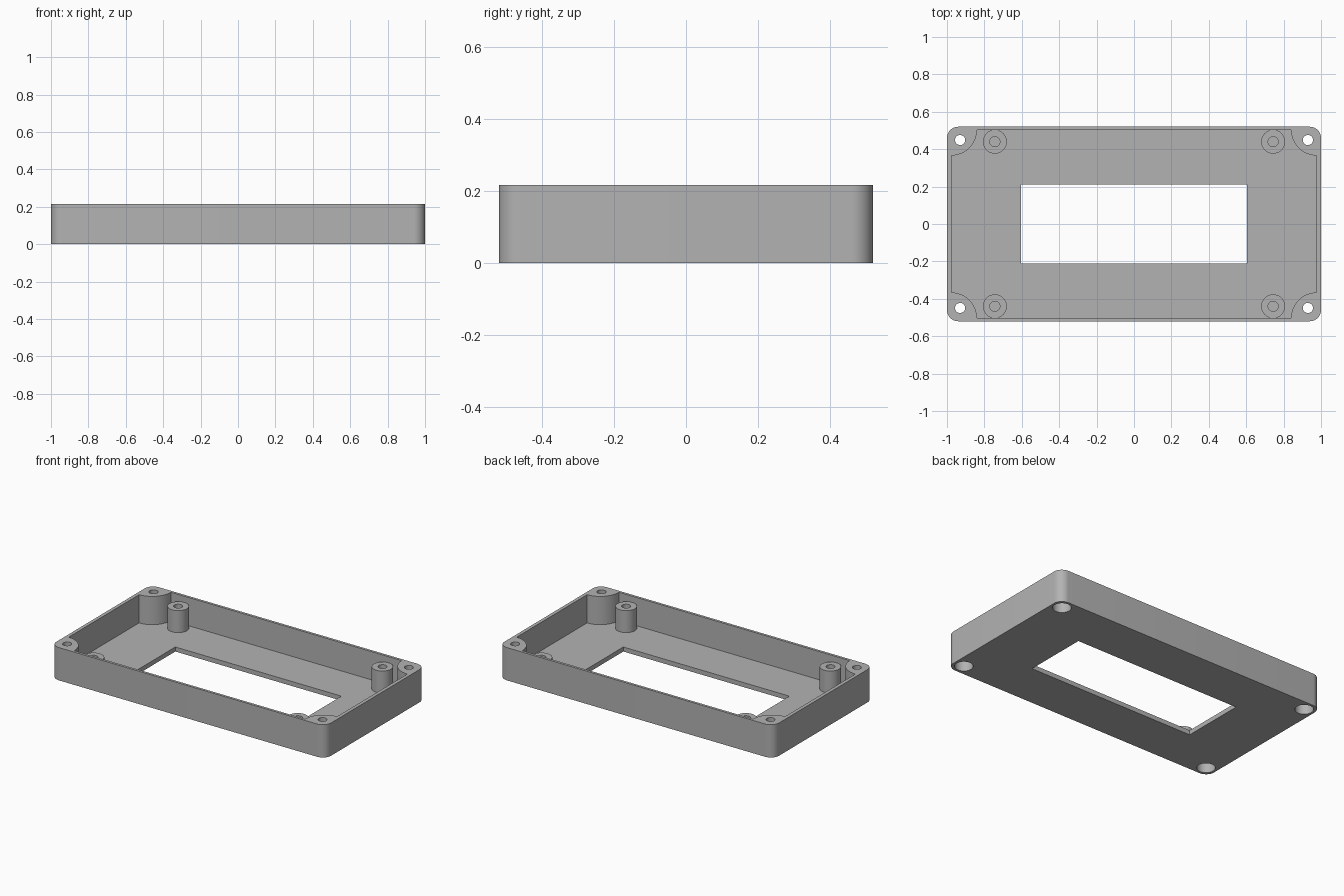
import bpy, bmesh
from math import sin, cos, pi

if "Cube" in bpy.data.objects:
    bpy.data.objects.remove(bpy.data.objects["Cube"], do_unlink=True)

# Overall sizes
HALF_X, HALF_Y, HEIGHT = 1.0, 0.52, 0.216
IN_X, IN_Y, FLOOR = 0.977, 0.503, 0.03
CORNER_R, BOSS_R = 0.06, 0.137
SCREW_X, SCREW_Y = 0.93, 0.449
POST_X, POST_Y, POST_TOP = 0.744, 0.44, 0.175
QUADRANTS = [(1, 1), (-1, 1), (-1, -1), (1, -1)]

grey = bpy.data.materials.new("plain grey plastic")
grey.use_nodes = True
colour = (0.45, 0.45, 0.45, 1)
grey.diffuse_color = colour
grey.node_tree.nodes["Principled BSDF"].inputs["Base Color"].default_value = colour


def arc(cx, cy, r, start, sweep, steps=12):
    angles = [start + sweep * i / steps for i in range(steps + 1)]
    return [(cx + r * cos(a), cy + r * sin(a)) for a in angles]


def prism(name, outline, z0, z1):
    """Extrude a flat outline between two heights."""
    bm = bmesh.new()
    face = bm.faces.new([bm.verts.new((x, y, z0)) for x, y in outline])
    top = bmesh.ops.extrude_face_region(bm, geom=[face])["geom"]
    moved = [v for v in top if isinstance(v, bmesh.types.BMVert)]
    bmesh.ops.translate(bm, verts=moved, vec=(0, 0, z1 - z0))
    bmesh.ops.recalc_face_normals(bm, faces=bm.faces)
    mesh = bpy.data.meshes.new(name)
    bm.to_mesh(mesh)
    bm.free()
    mesh.materials.append(grey)
    obj = bpy.data.objects.new(name, mesh)
    bpy.context.collection.objects.link(obj)
    return obj


def cylinder(name, x, y, r, z0, z1):
    return prism(name, arc(x, y, r, 0, 2 * pi, 40)[:-1], z0, z1)


def cut(obj, cutter):
    """Subtract a cutter for good, then discard it."""
    cutter.hide_render = True
    mod = obj.modifiers.new("cut", "BOOLEAN")
    mod.operation, mod.solver, mod.object = "DIFFERENCE", "EXACT", cutter
    graph = bpy.context.evaluated_depsgraph_get()
    result = bpy.data.meshes.new_from_object(obj.evaluated_get(graph))
    obj.modifiers.clear()
    obj.data = result
    bpy.data.objects.remove(cutter, do_unlink=True)


def smooth(obj):
    bpy.ops.object.select_all(action="DESELECT")
    obj.select_set(True)
    bpy.context.view_layer.objects.active = obj
    bpy.ops.object.shade_smooth_by_angle(angle=pi / 6)


# Outer shell with rounded corners, and a cavity that leaves corner bosses
shell_outline, cavity_outline = [], []
for i, (sx, sy) in enumerate(QUADRANTS):
    shell_outline += arc(sx * (HALF_X - CORNER_R), sy * (HALF_Y - CORNER_R),
                         CORNER_R, i * pi / 2, pi / 2)
    cavity_outline += arc(sx * IN_X, sy * IN_Y, BOSS_R,
                          (i - 1) * pi / 2, -pi / 2, 16)
case = prism("case_shell", shell_outline, 0, HEIGHT)
cut(case, prism("cavity_cutter", cavity_outline, FLOOR, HEIGHT + 0.1))

# Rectangular window through the floor
window = [(sx * 0.605, sy * 0.212) for sx, sy in QUADRANTS]
cut(case, prism("window_cutter", window, -0.1, 0.1))

# Screw holes through the bosses, widened from below for the screw heads
for sx, sy in QUADRANTS:
    x, y = sx * SCREW_X, sy * SCREW_Y
    cut(case, cylinder("screw_hole_cutter", x, y, 0.027, -0.1, HEIGHT + 0.1))
    cut(case, cylinder("head_recess_cutter", x, y, 0.055, -0.1, 0.15))
smooth(case)

# Hollow mounting posts on the floor
for sx, sy in QUADRANTS:
    name = ("back" if sy > 0 else "front") + ("_left" if sx > 0 else "_right")
    x, y = sx * POST_X, sy * POST_Y
    post = cylinder(name + "_mounting_post", x, y, 0.064, FLOOR - 0.01, POST_TOP)
    cut(post, cylinder("post_hole_cutter", x, y, 0.027, FLOOR, POST_TOP + 0.1))
    smooth(post)
